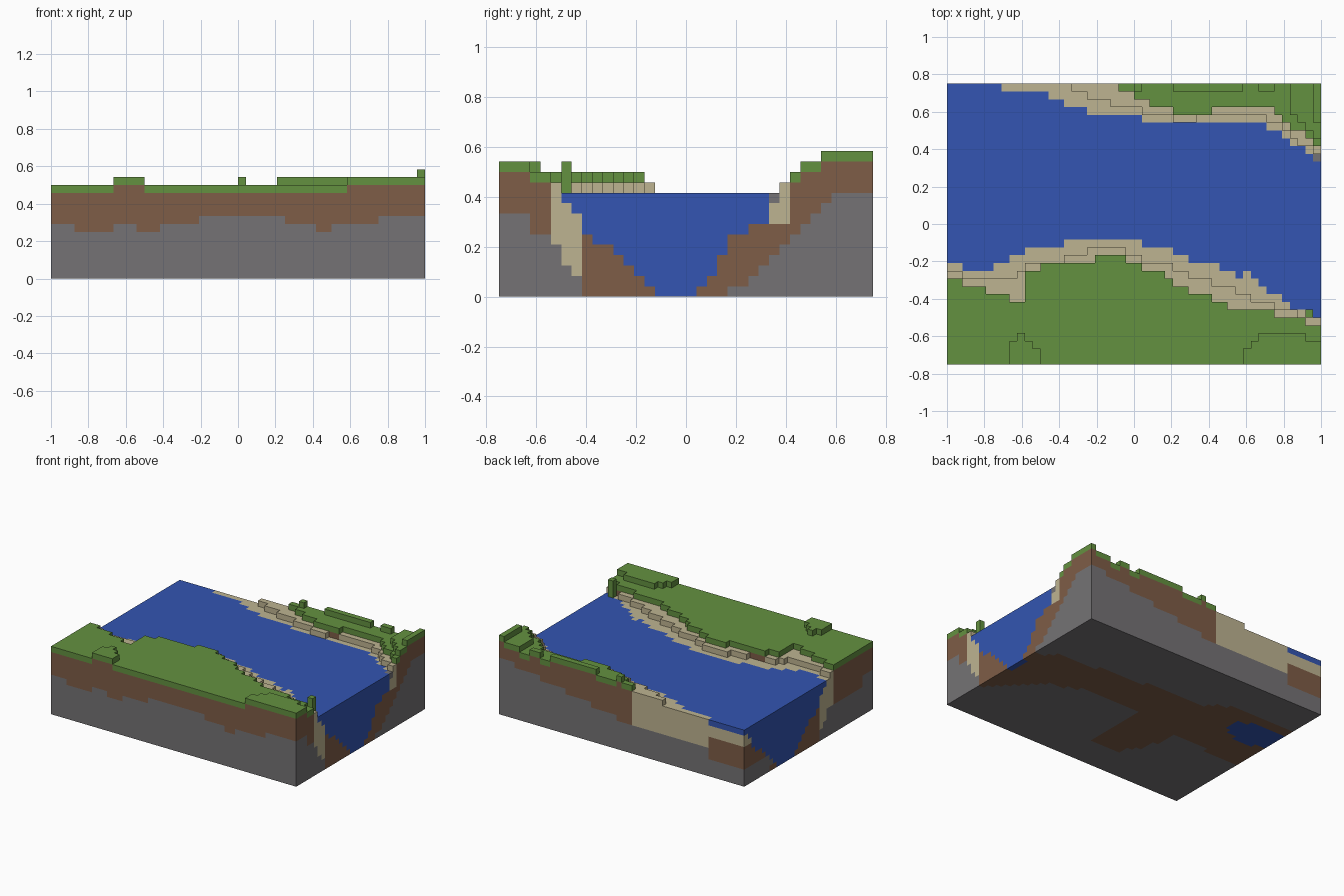
import bpy
import bmesh

cube = bpy.data.objects.get("Cube")
if cube:
    bpy.data.objects.remove(cube, do_unlink=True)

# Block grid: columns along x, rows along y, layers along z
COLS, ROWS = 48, 36
UNIT = 2 / COLS
WATER_TOP = 10
STONE, SOIL, SAND, TURF, WATER = "stone", "soil", "sand", "turf", "water"


def stepped(pairs, i):
    """Value of the last (start column, value) step at or before column i."""
    value = pairs[0][1]
    for start, v in pairs:
        if start <= i:
            value = v
    return value


def sloped(points, x):
    """Linear interpolation along points sorted by x."""
    for (xa, ya), (xb, yb) in zip(points, points[1:]):
        if xa <= x <= xb:
            return ya + (yb - ya) * (x - xa) / (xb - xa)
    return points[-1][1]


# Front bank contours: rows in front of each line are land, raised sand, turf
FRONT_SHORE = [(0, 13), (2, 12), (6, 13), (8, 14), (10, 15), (15, 16), (25, 15), (29, 14),
               (31, 13), (35, 12), (37, 11), (38, 12), (39, 11), (40, 10), (41, 9),
               (43, 8), (44, 7), (46, 6)]
FRONT_SAND = [(0, 12), (2, 11), (9, 12), (10, 13), (15, 14), (18, 15), (23, 14), (25, 13),
              (29, 12), (31, 11), (34, 10), (37, 9), (39, 8), (42, 7), (45, 6)]
FRONT_TURF = [(0, 11), (2, 10), (5, 9), (8, 8), (10, 12), (12, 13), (19, 14), (23, 13),
              (25, 12), (28, 11), (29, 10), (31, 9), (34, 8), (36, 7), (42, 6), (46, 5)]
FRONT_MOUND = [(0, 0), (8, 3), (9, 4), (10, 3), (11, 2), (12, 0), (38, 2), (39, 3),
               (40, 4), (46, 3)]

# Back bank contours: rows from each line backwards
BACK_SHORE = [(0, 36), (7, 35), (13, 34), (15, 33), (18, 32), (25, 31), (41, 30),
              (43, 29), (44, 28), (46, 27), (47, 26)]
BACK_SAND = [(0, 36), (16, 35), (18, 34), (21, 33), (25, 32), (29, 31), (32, 32),
             (41, 31), (43, 30), (44, 29), (45, 28), (47, 27)]
BACK_TURF = [(0, 36), (22, 35), (24, 34), (26, 33), (29, 32), (34, 33), (42, 32),
             (43, 31), (44, 30), (46, 29), (47, 28)]
BACK_MOUND = [(0, 36), (24, 35), (25, 36), (29, 35), (38, 36), (40, 35), (42, 36),
              (44, 32), (45, 31), (46, 30), (47, 29)]

# Stone height along the front edge, and the river bed falling from each shore
FRONT_STONE = [(0, 7), (3, 6), (8, 7), (11, 6), (14, 7), (19, 8), (30, 7), (34, 6),
               (36, 7), (42, 8)]
SOFT_BED = [9, 8, 6, 5, 5, 4, 3, 2, 1, 0]
STEEP_BED = [7, 7, 6, 6, 4, 2, 1, 0]

# Soil band on the underside, as lower and upper y along x
BAND_LOW = [(-1, -.12), (-.43, -.09), (-.39, -.3), (-.28, -.48), (-.06, -.49),
            (-.04, .01), (.39, .01), (.71, -.13), (1, -.42)]
BAND_HIGH = [(-1, .45), (-.47, .46), (-.3, .32), (0, .33), (.44, .28), (.84, .24), (1, .15)]


def surface(i, j):
    """Ground height of a column, counted in blocks."""
    front = [stepped(c, i) for c in (FRONT_SHORE, FRONT_SAND, FRONT_TURF, FRONT_MOUND)]
    back = [stepped(c, i) for c in (BACK_SHORE, BACK_SAND, BACK_TURF, BACK_MOUND)]
    for level in (3, 2, 1, 0):
        if j < front[level] or j >= back[level]:
            return WATER_TOP + level + (level == 3 and i == 47 and j > 30)
    # Under water
    beds = []
    for table, d in ((SOFT_BED, j - front[0]),
                     (STEEP_BED if i > 24 else SOFT_BED, back[0] - 1 - j)):
        beds.append(table[min(d, len(table) - 1)])
    return max(max(beds), 1 if 9 <= i < 47 else 0)


def ground(i, j, k, height):
    """Material of one block below the ground surface."""
    front, back = stepped(FRONT_SHORE, i), stepped(BACK_SHORE, i)
    in_front = j - front < back - 1 - j
    inland = front - 1 - j if in_front else j - back
    if k == 0:
        x, y = (i + .5) * UNIT - 1, (j + .5) * UNIT - .75
        return SOIL if sloped(BAND_LOW, x) <= y < sloped(BAND_HIGH, x) else STONE
    if height > 11 and k == height - 1:
        return TURF
    sandy = height <= 11 and inland >= -2
    if in_front:
        if sandy:
            return SAND if k >= (5, 3, 2)[min(0, inland) * -1] else STONE
        if inland < 0:
            return SOIL
        stone = stepped(FRONT_STONE, i) - (2 if j > 2 else 0)
    else:
        mid_beach = 7 <= i < 22
        if i == 47 and j == back and k == 9:
            return STONE
        if sandy and k >= (5 if mid_beach else 7):
            return SAND
        stone = min(max(10 - .2 * (47 - i), 5 if mid_beach else 3), j - 22)
    return STONE if k < round(stone) else SOIL


# Fill the whole block volume
blocks = {}
for i in range(COLS):
    for j in range(ROWS):
        height = surface(i, j)
        for k in range(max(height, WATER_TOP)):
            blocks[i, j, k] = ground(i, j, k, height) if k < height else WATER

# Reed standing at the water's edge
for k in range(WATER_TOP, WATER_TOP + 3):
    blocks[46, 6, k] = TURF


def make_material(name, color):
    mat = bpy.data.materials.new(name)
    mat.use_nodes = True
    mat.diffuse_color = (*color, 1)
    mat.node_tree.nodes["Principled BSDF"].inputs["Base Color"].default_value = (*color, 1)
    return mat


def block_faces(cell):
    """Corner loops of the faces of a block that touch open air."""
    for axis in range(3):
        for side in (0, 1):
            neighbour = list(cell)
            neighbour[axis] += 2 * side - 1
            if tuple(neighbour) in blocks:
                continue
            u, v = (axis + 1) % 3, (axis + 2) % 3
            loop = []
            for du, dv in ((0, 0), (1, 0), (1, 1), (0, 1)):
                corner = list(cell)
                corner[axis] += side
                corner[u] += du
                corner[v] += dv
                loop.append(tuple(corner))
            yield loop if side else loop[::-1]


def make_part(name, kind, mat):
    bm = bmesh.new()
    verts = {}
    for cell, block in blocks.items():
        if block != kind:
            continue
        for loop in block_faces(cell):
            for c in loop:
                if c not in verts:
                    verts[c] = bm.verts.new((c[0] * UNIT - 1, c[1] * UNIT - .75, c[2] * UNIT))
            bm.faces.new([verts[c] for c in loop])
    mesh = bpy.data.meshes.new(name)
    bm.to_mesh(mesh)
    bm.free()
    mesh.materials.append(mat)
    bpy.context.collection.objects.link(bpy.data.objects.new(name, mesh))


# One object for each layer of the landscape
for name, kind, color in (
        ("bedrock", STONE, (.178, .171, .178)),
        ("soil_layer", SOIL, (.209, .109, .063)),
        ("sand_banks", SAND, (.515, .456, .283)),
        ("turf_layer", TURF, (.127, .283, .051)),
        ("river", WATER, (.033, .091, .445))):
    make_part(name, kind, make_material(kind, color))
